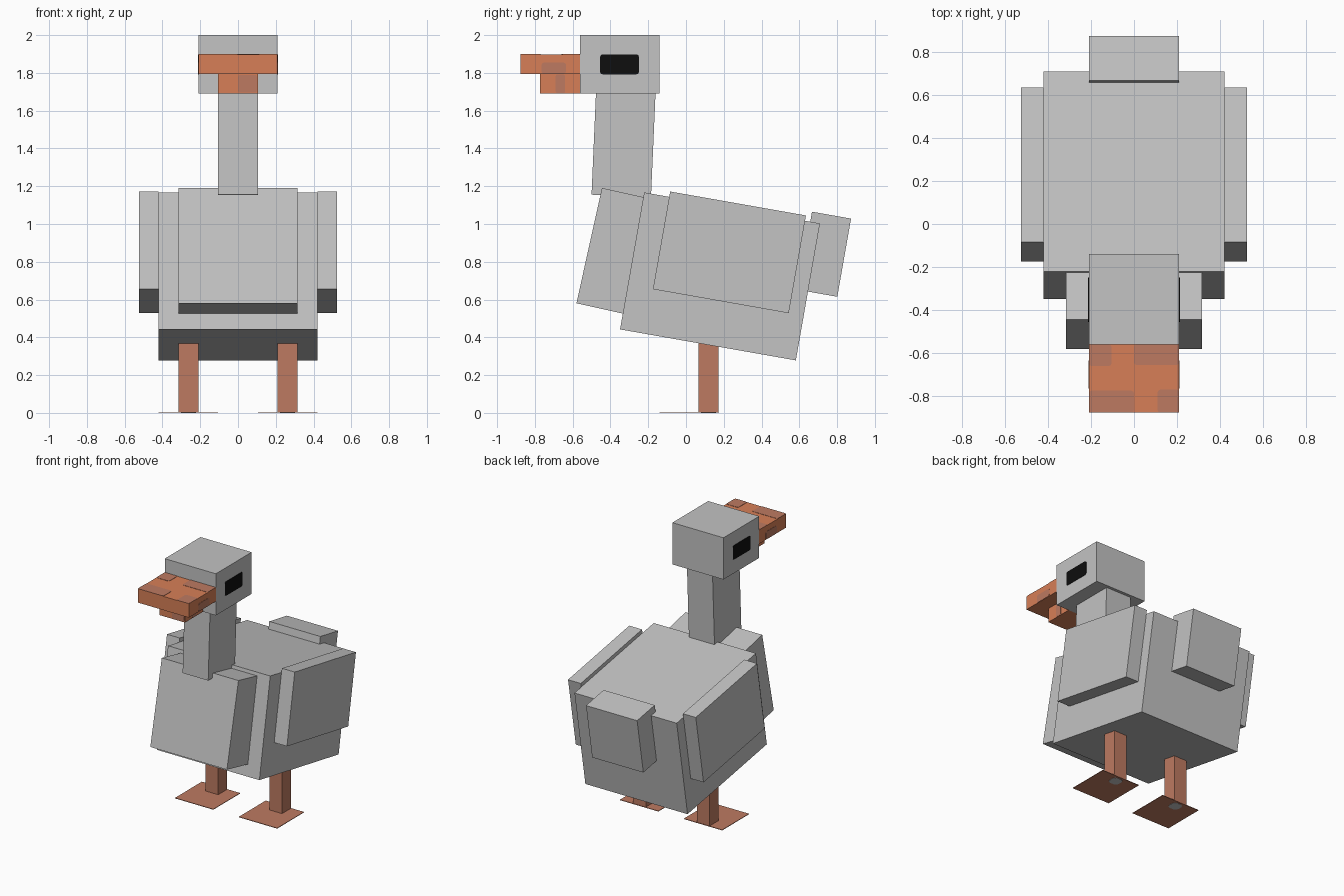
import bpy
import bmesh
from math import radians
from mathutils import Matrix, Vector

cube = bpy.data.objects.get("Cube")
if cube:
    bpy.data.objects.remove(cube, do_unlink=True)


def material(name, srgb):
    linear = [((c / 255 + 0.055) / 1.055) ** 2.4 for c in srgb]
    mat = bpy.data.materials.new(name)
    mat.use_nodes = True
    mat.diffuse_color = (*linear, 1)
    mat.node_tree.nodes["Principled BSDF"].inputs["Base Color"].default_value = (*linear, 1)
    return mat


GREY = material("grey feathers", (195, 195, 195))
ORANGE = material("bright orange", (215, 127, 87))
PALE = material("dull orange", (189, 122, 97))
BLACK = material("eye black", (14, 14, 14))


def box(name, mat, centre, size, tilt=0, chamfer=0):
    """Box leaning about x; a chamfer trims the corners across the thinnest axis."""
    bm = bmesh.new()
    bmesh.ops.create_cube(bm, size=1, matrix=Matrix.Diagonal((*size, 1)))
    if chamfer:
        thin = size.index(min(size))
        edges = [e for e in bm.edges
                 if abs(e.verts[0].co[thin] - e.verts[1].co[thin]) > min(size) / 2]
        bmesh.ops.bevel(bm, geom=edges, offset=chamfer, segments=2, profile=0.5,
                        affect='EDGES')
    mesh = bpy.data.meshes.new(name)
    bm.to_mesh(mesh)
    bm.free()
    mesh.materials.append(mat)
    obj = bpy.data.objects.new(name, mesh)
    obj.location = centre
    obj.rotation_euler.x = radians(tilt)
    bpy.context.collection.objects.link(obj)
    return obj


def span(name, mat, low, high, chamfer=0):
    """Upright box between two opposite corners."""
    low, high = Vector(low), Vector(high)
    return box(name, mat, (low + high) / 2, tuple(high - low), chamfer=chamfer)


def pair(name, mat, centre, size, tilt=0, chamfer=0):
    x, y, z = centre
    for side, sign in (("left", 1), ("right", -1)):
        box(f"{side}_{name}", mat, (sign * x, y, z), size, tilt, chamfer)


# Leaning torso
box("body", GREY, (0, 0.18, 0.7225), (0.84, 0.945, 0.736), -10)
box("chest", GREY, (0, -0.366, 0.853), (0.63, 0.3, 0.625), -12.5)
box("tail", GREY, (0, 0.734, 0.84), (0.42, 0.21, 0.42), -10)
pair("wing", GREY, (0.4725, 0.23, 0.85), (0.105, 0.73, 0.525), -10)

# Neck and head
box("neck", GREY, (0, -0.329, 1.463), (0.21, 0.315, 0.63), -2.5)
span("head", GREY, (-0.21, -0.56, 1.69), (0.21, -0.14, 2))
pair("eye", BLACK, (0.21, -0.352, 1.845), (0.006, 0.205, 0.105), chamfer=0.012)

# Beak
span("upper_beak", ORANGE, (-0.21, -0.877, 1.795), (0.21, -0.56, 1.897))
span("lower_beak", ORANGE, (-0.105, -0.772, 1.69), (0.105, -0.56, 1.795))

# Dull patches on the beak
TOP = 1.897
for i, (x0, x1, y0, y1) in enumerate((
        (-0.21, 0, -0.877, -0.775), (0.11, 0.21, -0.877, -0.77),
        (-0.21, -0.105, -0.66, -0.56), (0, 0.21, -0.655, -0.56))):
    span(f"beak_top_patch_{i + 1}", PALE, (x0, y0, TOP - 0.002), (x1, y1, TOP + 0.002), 0.012)
pair("beak_side_patch", PALE, (0.21, -0.7, 1.825), (0.004, 0.13, 0.058), chamfer=0.012)
pair("lower_beak_side_patch", PALE, (0.105, -0.665, 1.742), (0.004, 0.05, 0.1), chamfer=0.01)
span("lower_beak_front_patch", PALE, (0, -0.774, 1.695), (0.1, -0.77, 1.79), 0.012)

# Legs and flat feet, with a grey spot under each sole
pair("leg", PALE, (0.2625, 0.12, 0.19), (0.105, 0.105, 0.376))
pair("foot", PALE, (0.2625, 0.0175, 0.004), (0.315, 0.315, 0.004))
pair("sole_spot", GREY, (0.2625, 0.12, 0.001), (0.08, 0.08, 0.002), chamfer=0.025)
